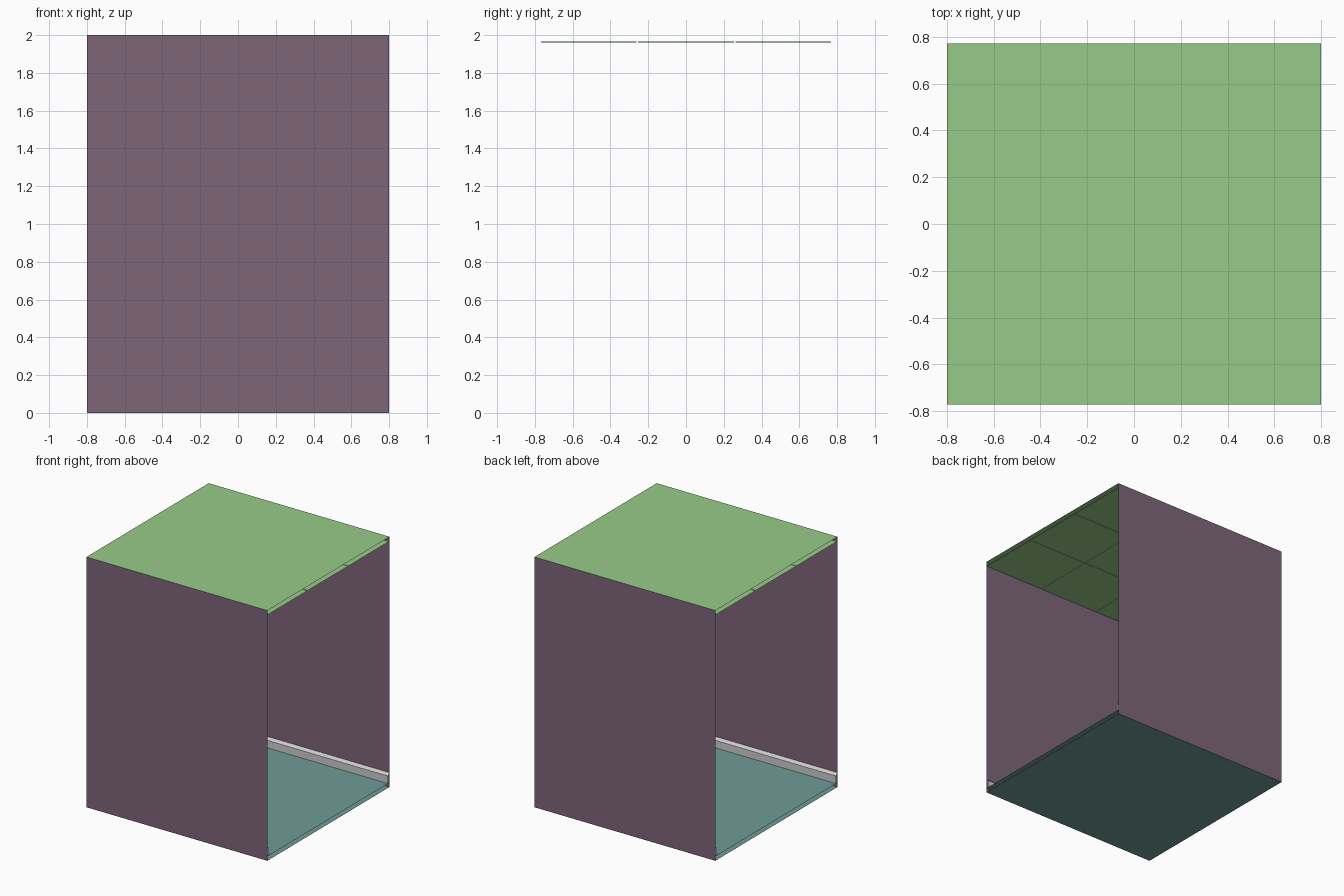
import bpy, bmesh

if "Cube" in bpy.data.objects:
    bpy.data.objects.remove(bpy.data.objects["Cube"])

X, Y, H = 0.8, 0.772, 2.0      # half length, half depth, height
GAP = 0.035                    # spacing of inner and outer floor / ceiling sheets


def material(name, rgb):
    m = bpy.data.materials.new(name)
    m.diffuse_color = (*rgb, 1)
    m.use_nodes = True
    m.node_tree.nodes["Principled BSDF"].inputs["Base Color"].default_value = m.diffuse_color
    return m


def finish(name, bm, mat=None):
    me = bpy.data.meshes.new(name)
    bm.to_mesh(me)
    bm.free()
    ob = bpy.data.objects.new(name, me)
    bpy.context.collection.objects.link(ob)
    if mat:
        me.materials.append(mat)
    return ob


def strip(name, profile, mat=None):
    """Sweep an open (y, z) profile along x, leaving the ends open."""
    bm = bmesh.new()
    rows = [[bm.verts.new((x, y, z)) for x in (-X, X)] for y, z in profile]
    for a, b in zip(rows, rows[1:]):
        bm.faces.new((a[0], a[1], b[1], b[0]))
    return finish(name, bm, mat)


green = material("ceiling_green", (0.31, 0.60, 0.25))
plum = material("wall_plum", (0.21, 0.13, 0.19))
teal = material("floor_teal", (0.16, 0.33, 0.31))

# Outer shell and raised floor
strip("front_wall", [(-Y, 0), (-Y, H)], plum)
strip("back_wall", [(Y, H), (Y, 0)], plum)
strip("roof", [(-Y, H), (Y, H)], green)
strip("floor_base", [(Y, 0), (-Y, 0)], teal)
strip("floor", [(-Y, GAP), (Y, GAP)], teal)

# Chamfered skirting boards along both walls
for name, s in (("front_skirting", -1), ("back_skirting", 1)):
    prof = [(Y, 0.115), (Y - 0.02, 0.095), (Y - 0.02, GAP)]
    prof = [(s * y, z) for y, z in prof]
    strip(name, prof if s > 0 else prof[::-1])

# Inner ceiling: 3 x 3 panels separated by shallow grooves
bm = bmesh.new()
bmesh.ops.create_grid(bm, x_segments=3, y_segments=3, size=1)
for v in bm.verts:
    v.co = (v.co.x * X, v.co.y * Y, H - GAP)
bmesh.ops.reverse_faces(bm, faces=bm.faces[:])
bmesh.ops.inset_individual(bm, faces=bm.faces[:], thickness=0.005)
panels = [f for f in bm.faces if f.calc_area() > 0.1]
ext = bmesh.ops.extrude_discrete_faces(bm, faces=panels)
for f in ext["faces"]:
    bmesh.ops.translate(bm, verts=f.verts[:], vec=(0, 0, -0.003))
finish("ceiling_panels", bm, green)
